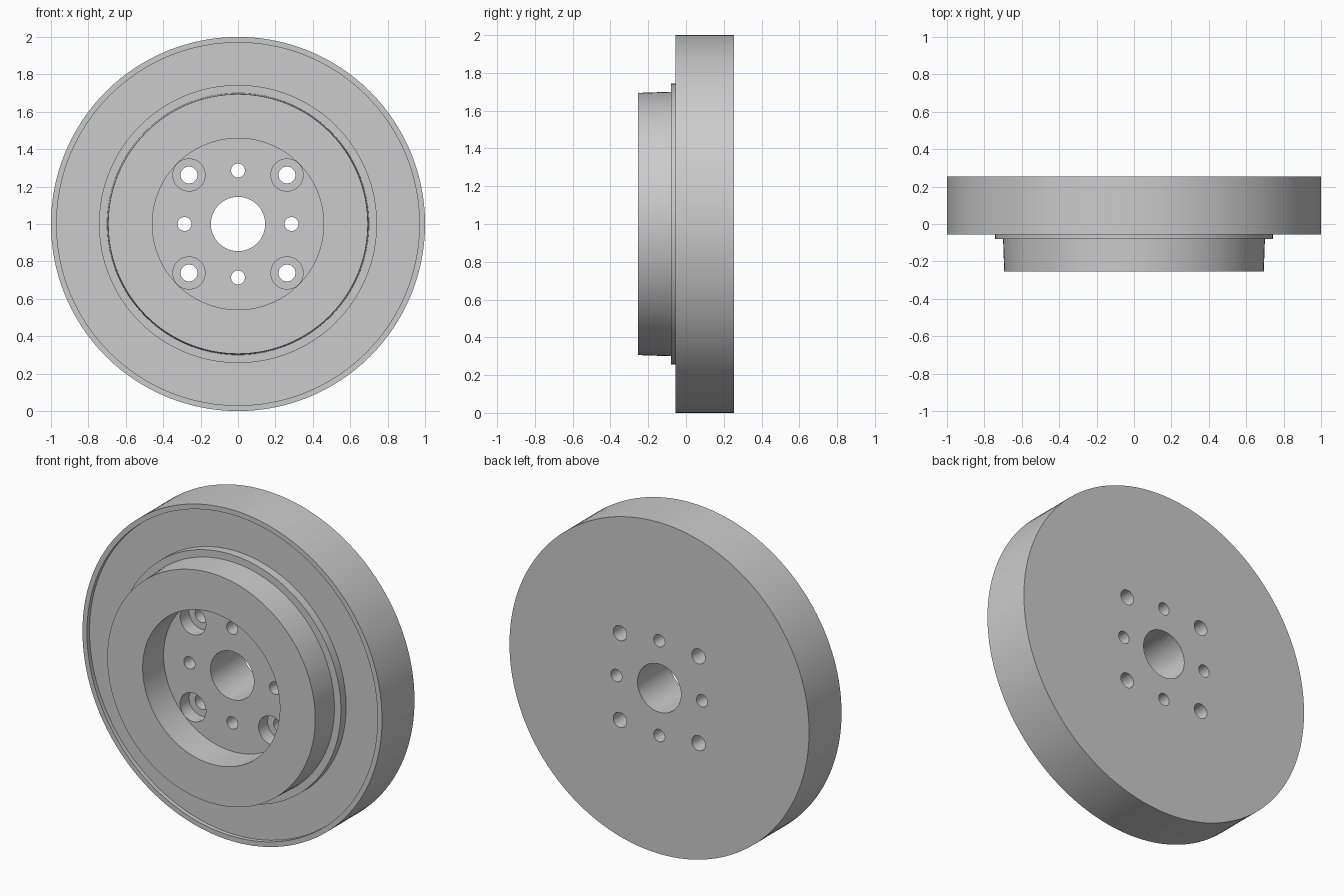
import bpy, bmesh, math
from mathutils import Matrix, Vector

if "Cube" in bpy.data.objects:
    bpy.data.objects.remove(bpy.data.objects["Cube"], do_unlink=True)

SEGMENTS = 128
AXIS_Z = 1.0
FRONT, BACK = -0.255, 0.255
RIM_FRONT = -0.055
POCKET_FLOOR = -0.055

steel = bpy.data.materials.new("light_grey_metal")
steel.use_nodes = True
grey = (0.6, 0.6, 0.6, 1.0)
steel.diffuse_color = grey
steel.node_tree.nodes["Principled BSDF"].inputs["Base Color"].default_value = grey


def make_object(name, bm):
    bmesh.ops.recalc_face_normals(bm, faces=bm.faces)
    mesh = bpy.data.meshes.new(name)
    bm.to_mesh(mesh)
    bm.free()
    mesh.materials.append(steel)
    obj = bpy.data.objects.new(name, mesh)
    bpy.context.collection.objects.link(obj)
    return obj


def lathe(name, profile):
    """Revolve a closed (radius, y) profile around the y axis."""
    bm = bmesh.new()
    verts = [bm.verts.new((r, y, AXIS_Z)) for r, y in profile]
    edges = [bm.edges.new((v, verts[(i + 1) % len(verts)])) for i, v in enumerate(verts)]
    bmesh.ops.spin(bm, geom=verts + edges, cent=(0, 0, AXIS_Z), axis=(0, 1, 0),
                   angle=math.tau, steps=SEGMENTS, use_merge=True)
    bmesh.ops.remove_doubles(bm, verts=bm.verts, dist=1e-5)
    return make_object(name, bm)


def add_cylinder(bm, x, z, radius, y0, y1):
    place = Matrix.Translation(Vector((x, (y0 + y1) / 2, z + AXIS_Z)))
    bmesh.ops.create_cone(bm, cap_ends=True, segments=48, radius1=radius, radius2=radius,
                          depth=y1 - y0, matrix=place @ Matrix.Rotation(math.pi / 2, 4, 'X'))


def cut(target, name, holes):
    bm = bmesh.new()
    for hole in holes:
        add_cylinder(bm, *hole)
    cutter = make_object(name, bm)
    cutter.hide_render = True
    mod = target.modifiers.new(name, 'BOOLEAN')
    mod.operation = 'DIFFERENCE'
    mod.solver = 'EXACT'
    mod.object = cutter
    bpy.context.view_layer.objects.active = target
    bpy.ops.object.modifier_apply(modifier=mod.name)
    bpy.data.objects.remove(cutter, do_unlink=True)


# Disc with raised rim lip, stepped hub, front pocket and centre bore
disc = lathe("flanged_disc", [
    (0.145, BACK), (1.0, BACK),
    (1.0, RIM_FRONT), (0.97, RIM_FRONT),
    (0.97, -0.03), (0.743, -0.03),
    (0.743, -0.08), (0.7, -0.08),
    (0.694, FRONT), (0.458, FRONT),
    (0.458, POCKET_FLOOR), (0.145, POCKET_FLOOR),
])

# Four bolt holes with counterbores, four small pin holes between them
corners = [(sx * 0.262, sz * 0.262) for sx in (-1, 1) for sz in (-1, 1)]
pins = [(0.286, 0), (-0.286, 0), (0, 0.286), (0, -0.286)]
cut(disc, "counterbore_cutter",
    [(x, z, 0.086, POCKET_FLOOR - 0.1, POCKET_FLOOR + 0.085) for x, z in corners])
cut(disc, "through_hole_cutter",
    [(x, z, 0.045, -0.2, 0.4) for x, z in corners] +
    [(x, z, 0.037, -0.2, 0.4) for x, z in pins])

# Smooth round walls, crisp edges
bpy.ops.object.select_all(action='DESELECT')
disc.select_set(True)
bpy.context.view_layer.objects.active = disc
bpy.ops.object.shade_smooth_by_angle(angle=math.radians(30))
